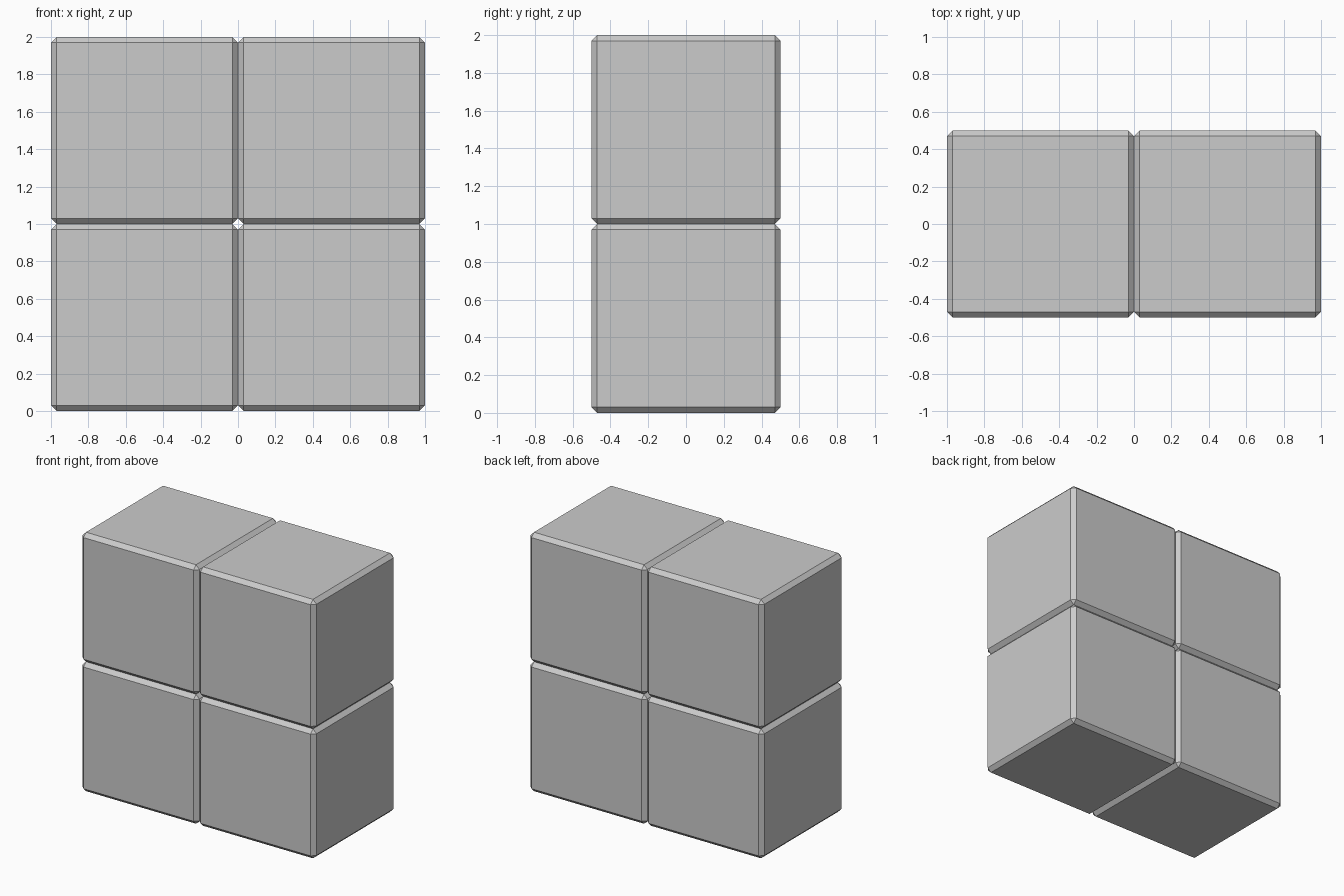
import bpy

if "Cube" in bpy.data.objects:
    bpy.data.objects.remove(bpy.data.objects["Cube"])

SIZE = 1.0
CHAMFER = 0.03


def chamfered_block(name, x, z):
    bpy.ops.mesh.primitive_cube_add(size=SIZE, location=(x, 0, z))
    block = bpy.context.object
    block.name = name
    bevel = block.modifiers.new("chamfer", 'BEVEL')
    bevel.width = CHAMFER
    bevel.segments = 1
    bevel.limit_method = 'NONE'


# Two-by-two wall of touching blocks
for row, z in (("lower", 0.5), ("upper", 1.5)):
    for side, x in (("left", -0.5), ("right", 0.5)):
        chamfered_block(f"{row}_{side}_block", x, z)
